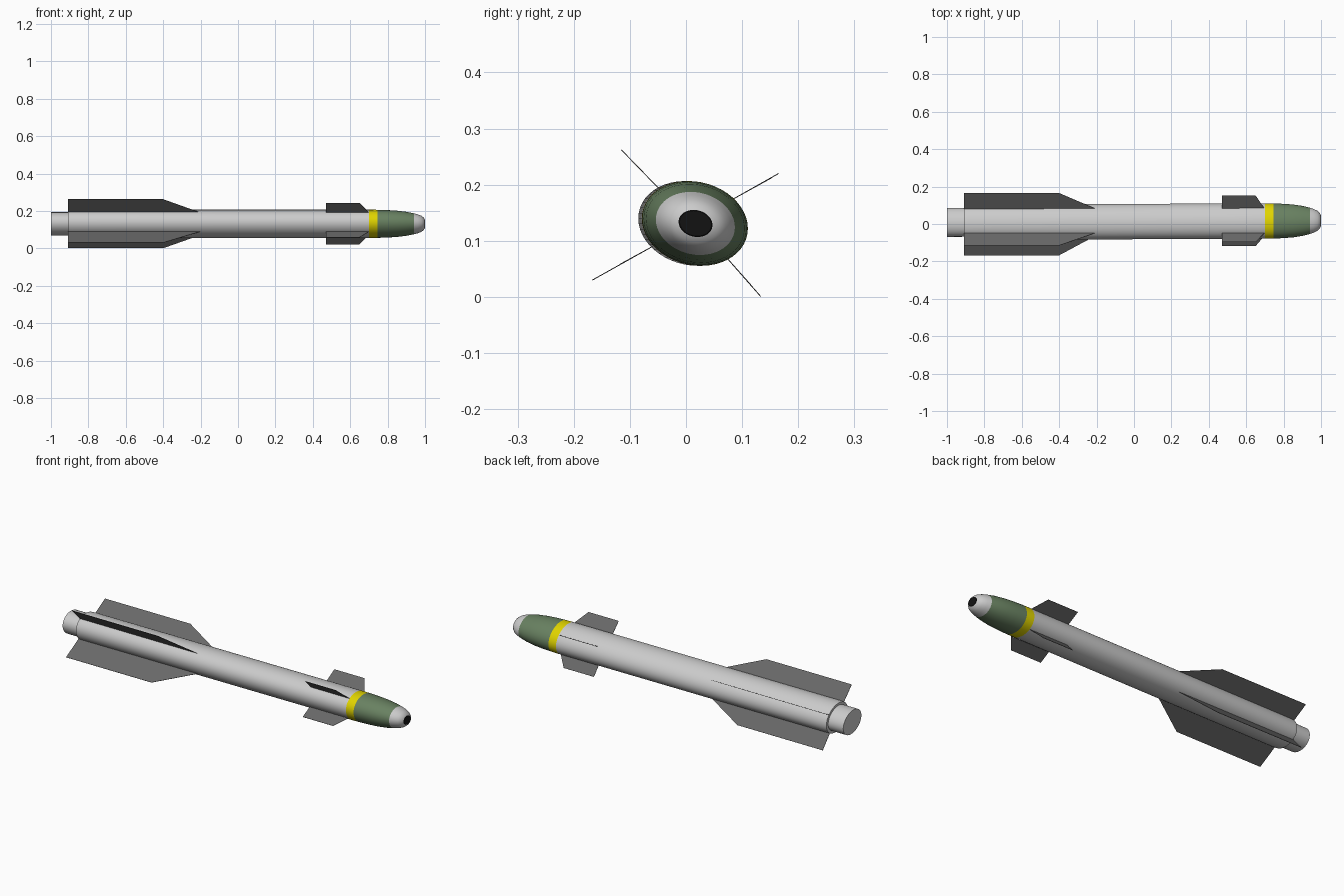
import bpy, bmesh, math
from mathutils import Vector

if "Cube" in bpy.data.objects:
    bpy.data.objects.remove(bpy.data.objects["Cube"])

SEG = 48
CZ, RY, RZ, SKEW = 0.131, 0.0945, 0.0755, 0.12


def material(name, r, g, b):
    m = bpy.data.materials.new(name)
    m.diffuse_color = (r, g, b, 1)
    m.use_nodes = True
    m.node_tree.nodes["Principled BSDF"].inputs["Base Color"].default_value = m.diffuse_color
    return m


yellow = material("yellow", 0.75, 0.66, 0.0, )
green = material("green", 0.14, 0.22, 0.12)
black = material("black", 0.006, 0.006, 0.006)
dark = material("dark_grey", 0.14, 0.14, 0.14)
light = material("light_grey", 0.56, 0.56, 0.56)


def centre_y(x):
    return 0.0130 + 0.004 * x


def finish(name, bm, mat):
    bmesh.ops.recalc_face_normals(bm, faces=bm.faces)
    mesh = bpy.data.meshes.new(name)
    bm.to_mesh(mesh)
    bm.free()
    obj = bpy.data.objects.new(name, mesh)
    bpy.context.collection.objects.link(obj)
    mesh.materials.append(mat)
    return obj


def lathe(name, profile, mat, cap_start=False, cap_end=False):
    """Sweep (x, scale) stations as skewed elliptical rings along x."""
    bm = bmesh.new()
    rings = []
    for x, r in profile:
        ring = []
        for i in range(SEG):
            t = 2 * math.pi * i / SEG
            ring.append(bm.verts.new((x, centre_y(x) + r * RY * math.cos(t),
                                      CZ + r * RZ * math.sin(t - SKEW))))
        rings.append(ring)
    for a, b in zip(rings, rings[1:]):
        for i in range(SEG):
            j = (i + 1) % SEG
            bm.faces.new((a[i], a[j], b[j], b[i]))
    if cap_start:
        bm.faces.new(rings[0])
    if cap_end:
        bm.faces.new(rings[-1])
    obj = finish(name, bm, mat)
    bpy.ops.object.select_all(action='DESELECT')
    obj.select_set(True)
    bpy.context.view_layer.objects.active = obj
    bpy.ops.object.shade_smooth_by_angle(angle=math.radians(30))
    return obj


def fin(name, root, tip, xs, thick=0.0016):
    """Flat swept plate: xs = rear, front at the tip, front at the root."""
    rear, tip_front, root_front = xs
    r, t = Vector((0, *root)), Vector((0, *tip))
    out = (t - r).normalized()
    r -= out * 0.006
    side = out.cross(Vector((1, 0, 0))) * thick / 2
    outline = [(rear, r), (rear, t), (tip_front, t), (root_front, r)]
    bm = bmesh.new()
    layers = [[bm.verts.new(Vector((x, 0, 0)) + p + side * s) for x, p in outline]
              for s in (-1, 1)]
    bm.faces.new(layers[0])
    bm.faces.new(layers[1])
    for i in range(4):
        j = (i + 1) % 4
        bm.faces.new((layers[0][i], layers[0][j], layers[1][j], layers[1][i]))
    return finish(name, bm, dark)


# Fuselage and exhaust tube
lathe("tail_tube", [(-1.0, 0.82), (-0.9, 0.82)], light, cap_start=True)
lathe("body_tube", [(-0.91, 0.8), (-0.91, 0.98), (-0.89, 1.0), (0.70, 1.0)], light)

# Coloured bands and nose
lathe("yellow_band", [(0.70, 1.0), (0.745, 0.995)], yellow)
lathe("green_section", [(0.745, 0.995), (0.80, 0.97), (0.85, 0.93),
                        (0.90, 0.85), (0.94, 0.745)], green)
lathe("nose_cone", [(0.94, 0.745), (0.96, 0.675), (0.98, 0.57),
                    (0.993, 0.44), (0.998, 0.32)], light)
lathe("seeker_window", [(0.998, 0.32), (1.0, 0.30)], black, cap_end=True)

# Fins: root, rear wing tip, canard tip in (y, z)
stations = {
    "upper_left": ((-0.050, 0.195), (-0.115, 0.262), (-0.097, 0.243)),
    "upper_right": ((0.085, 0.175), (0.165, 0.220), (0.152, 0.212)),
    "lower_left": ((-0.065, 0.087), (-0.167, 0.030), (-0.118, 0.058)),
    "lower_right": ((0.075, 0.067), (0.133, 0.001), (0.115, 0.022)),
}
for place, (root, wing_tip, canard_tip) in stations.items():
    fin("rear_wing_" + place, root, wing_tip, (-0.91, -0.40, -0.20))
    fin("canard_" + place, root, canard_tip, (0.47, 0.65, 0.70))
